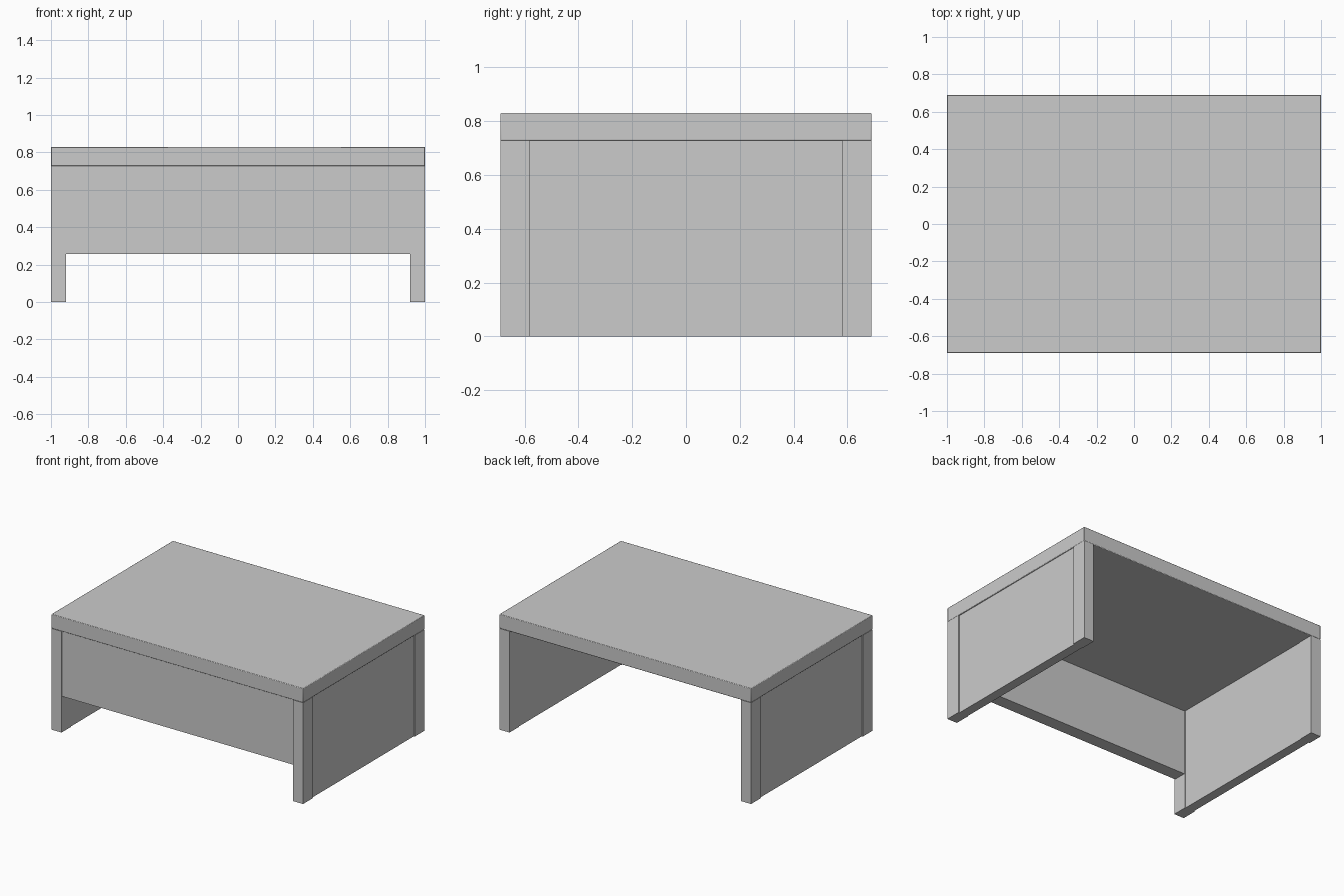
import bpy

if "Cube" in bpy.data.objects:
    bpy.data.objects.remove(bpy.data.objects["Cube"])

HX, HY, TOP, UNDER = 1.0, 0.69, 0.83, 0.727   # half width, half depth, heights
LEG_X, LEG_Y = 0.08, 0.11                      # leg cross-section
GAP = 0.008                                    # panel recess


def box(name, lo, hi, bevel=0.0):
    bpy.ops.mesh.primitive_cube_add(
        size=1, location=[(a + b) / 2 for a, b in zip(lo, hi)])
    ob = bpy.context.object
    ob.name = name
    ob.scale = [b - a for a, b in zip(lo, hi)]
    bpy.ops.object.transform_apply(location=False, rotation=False, scale=True)
    if bevel:
        m = ob.modifiers.new("soft_edge", "BEVEL")
        m.width = bevel
        m.segments = 2
        bpy.ops.object.shade_smooth_by_angle()
    return ob


# Table top
box("desk_top", (-HX, -HY, UNDER), (HX, HY, TOP), 0.004)

for sx, side in ((-1, "left"), (1, "right")):
    # Corner legs
    xs = sorted((sx * HX, sx * (HX - LEG_X)))
    for sy, end in ((-1, "front"), (1, "back")):
        ys = sorted((sy * HY, sy * (HY - LEG_Y)))
        box(f"{end}_{side}_leg", (xs[0], ys[0], 0), (xs[1], ys[1], UNDER))
    # Side panel set between the legs
    xs = sorted((sx * (HX - GAP), sx * (HX - LEG_X + GAP / 2)))
    box(f"{side}_panel", (xs[0], -HY + LEG_Y, 0), (xs[1], HY - LEG_Y, UNDER))

# Front modesty panel
box("front_panel", (-HX + LEG_X, -HY + GAP, 0.257),
    (HX - LEG_X, -HY + LEG_Y - GAP, UNDER))
